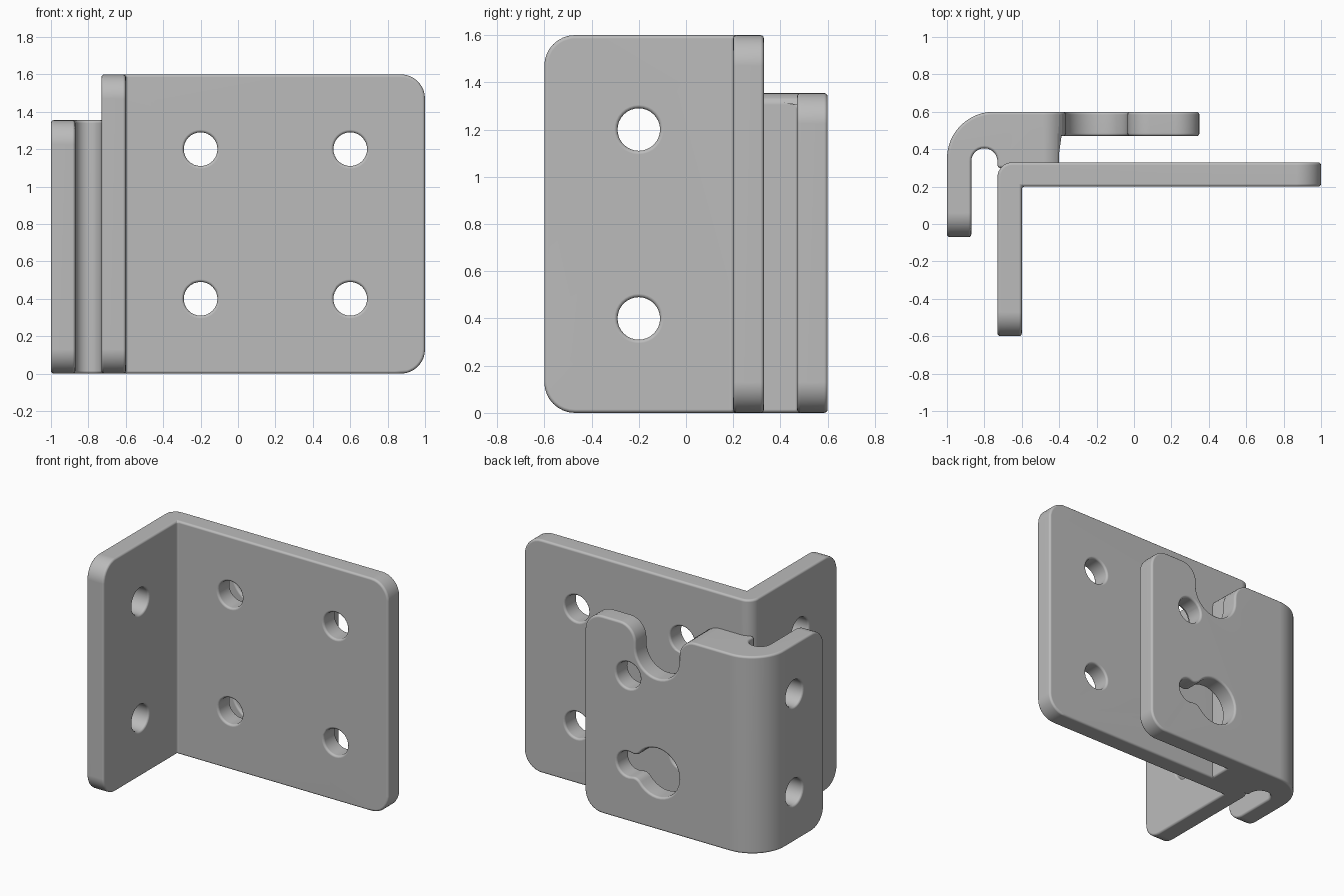
import bpy, bmesh, math

if "Cube" in bpy.data.objects:
    bpy.data.objects.remove(bpy.data.objects["Cube"], do_unlink=True)

grey = bpy.data.materials.new("plain grey")
grey.use_nodes = True
colour = (0.5, 0.5, 0.5, 1)
grey.diffuse_color = colour
grey.node_tree.nodes["Principled BSDF"].inputs["Base Color"].default_value = colour

T = 0.13      # sheet thickness, also corner radius
R = 0.09      # screw hole radius
H = 1.355     # hook height


def arc(cx, cy, r, start, end, n=8):
    angles = [math.radians(start + (end - start) * i / n) for i in range(n + 1)]
    return [(cx + r * math.cos(a), cy + r * math.sin(a)) for a in angles]


def circle(cx, cy, r):
    return arc(cx, cy, r, 0, 360, 32)[:-1]


def prism(name, outline, axis, low, high, rounded=()):
    """Extrude an outline along an axis; round the end edges lying on given planes."""
    place = {"x": lambda u, v, w: (w, u, v),
             "y": lambda u, v, w: (u, w, v),
             "z": lambda u, v, w: (u, v, w)}[axis]
    bm = bmesh.new()
    rings = [[bm.verts.new(place(u, v, w)) for u, v in outline] for w in (low, high)]
    for ring in rings:
        bm.faces.new(ring)
    for i in range(len(outline)):
        bm.faces.new((rings[0][i - 1], rings[0][i], rings[1][i], rings[1][i - 1]))
    bmesh.ops.recalc_face_normals(bm, faces=bm.faces)

    def on_plane(edge, k, value):
        a, b = edge.verts
        return (all(abs(p.co[k] - value) < 1e-4 for p in (a, b))
                and abs(a.co.z - b.co.z) < 1e-4)
    ends = [e for e in bm.edges if any(on_plane(e, k, v) for k, v in rounded)]
    if ends:
        bmesh.ops.bevel(bm, geom=ends, offset=T, segments=8, profile=0.5, affect="EDGES")
    mesh = bpy.data.meshes.new(name)
    bm.to_mesh(mesh)
    bm.free()
    ob = bpy.data.objects.new(name, mesh)
    bpy.context.collection.objects.link(ob)
    mesh.materials.append(grey)
    return ob


def finish(ob, cutters):
    """Cut the openings, soften the edges and shade."""
    bpy.ops.object.select_all(action="DESELECT")
    bpy.context.view_layer.objects.active = ob
    ob.select_set(True)
    for cutter in cutters:
        cutter.hide_render = True
        cut = ob.modifiers.new("cut", "BOOLEAN")
        cut.operation, cut.solver, cut.object = "DIFFERENCE", "EXACT", cutter
        bpy.ops.object.modifier_apply(modifier="cut")
        bpy.data.objects.remove(cutter, do_unlink=True)
    soft = ob.modifiers.new("soft", "BEVEL")
    soft.width, soft.segments = 0.015, 3
    soft.limit_method, soft.angle_limit = "ANGLE", math.radians(35)
    soft.use_clamp_overlap = False
    bpy.ops.object.modifier_apply(modifier="soft")
    bpy.ops.object.shade_smooth_by_angle(angle=math.radians(40))
    ob.modifiers.new("even shading", "WEIGHTED_NORMAL").keep_sharp = True


# L-shaped mounting bracket
outline = [(-0.6, -0.6), (-0.6, 0.2), (1, 0.2), (1, 0.33)]
outline += arc(-0.65, 0.25, 0.08, 90, 180) + [(-0.73, -0.6)]
bracket = prism("mounting_bracket", outline, "z", 0, 1.6, [(0, 1), (1, -0.6)])
holes = []
for z in (0.4, 1.2):
    holes += [prism("hole", circle(x, z, R), "y", 0.1, 0.45) for x in (-0.2, 0.6)]
    holes.append(prism("hole", circle(-0.2, z, R), "x", -0.8, -0.5))
finish(bracket, holes)

# Hook plate with bent outer leg and a spacer block behind the bracket
outline = [(-1, -0.07)] + arc(-0.75, 0.35, 0.25, 180, 90, 12)
outline += [(0.35, 0.6), (0.35, 0.47), (-0.4, 0.47), (-0.4, 0.3), (-0.73, 0.3)]
outline += arc(-0.8, 0.335, 0.07, 0, 180, 14) + [(-0.87, -0.07)]
hook = prism("hook_plate", outline, "z", 0, H, [(0, 0.35), (1, -0.07)])

# Rounded notch in the top edge
big, fillet = 0.165, 0.12
left, right = -0.2 - big, -0.2 + big
notch = arc(right + fillet, H - fillet, fillet, 90, 180)
notch += arc(-0.2, 1.2, big, 0, -180, 20)
notch += arc(left - fillet, H - fillet, fillet, 0, 90)
notch += [(left - fillet, 1.5), (right + fillet, 1.5)]
cutters = [prism("notch", notch, "y", 0.2, 0.7)]

# Keyhole: two circles joined by a filleted neck
small, neck, gap = 0.085, 0.06, 0.22
a, b = big + neck, small + neck
near = math.degrees(math.acos((a * a + gap * gap - b * b) / (2 * a * gap)))
px, py = a * math.cos(math.radians(near)), a * math.sin(math.radians(near))
far = math.degrees(math.atan2(py, px - gap))
key = arc(0, 0, big, near, 360 - near, 28)
key += arc(px, -py, neck, 180 - near, 180 - far, 6)[1:]
key += arc(gap, 0, small, -far, far, 16)[1:]
key += arc(px, py, neck, far - 180, near - 180, 6)[1:-1]
key = [(x - 0.2, z + 0.39) for x, z in key]
cutters.append(prism("keyhole", key, "y", 0.4, 0.7))

# Screw holes in the plate and the outer leg
cutters.append(prism("hole", circle(0.02, 1.0, R), "y", 0.4, 0.7))
cutters += [prism("hole", circle(0.25, z, R), "x", -1.1, -0.8) for z in (0.34, 1.015)]
finish(hook, cutters)
